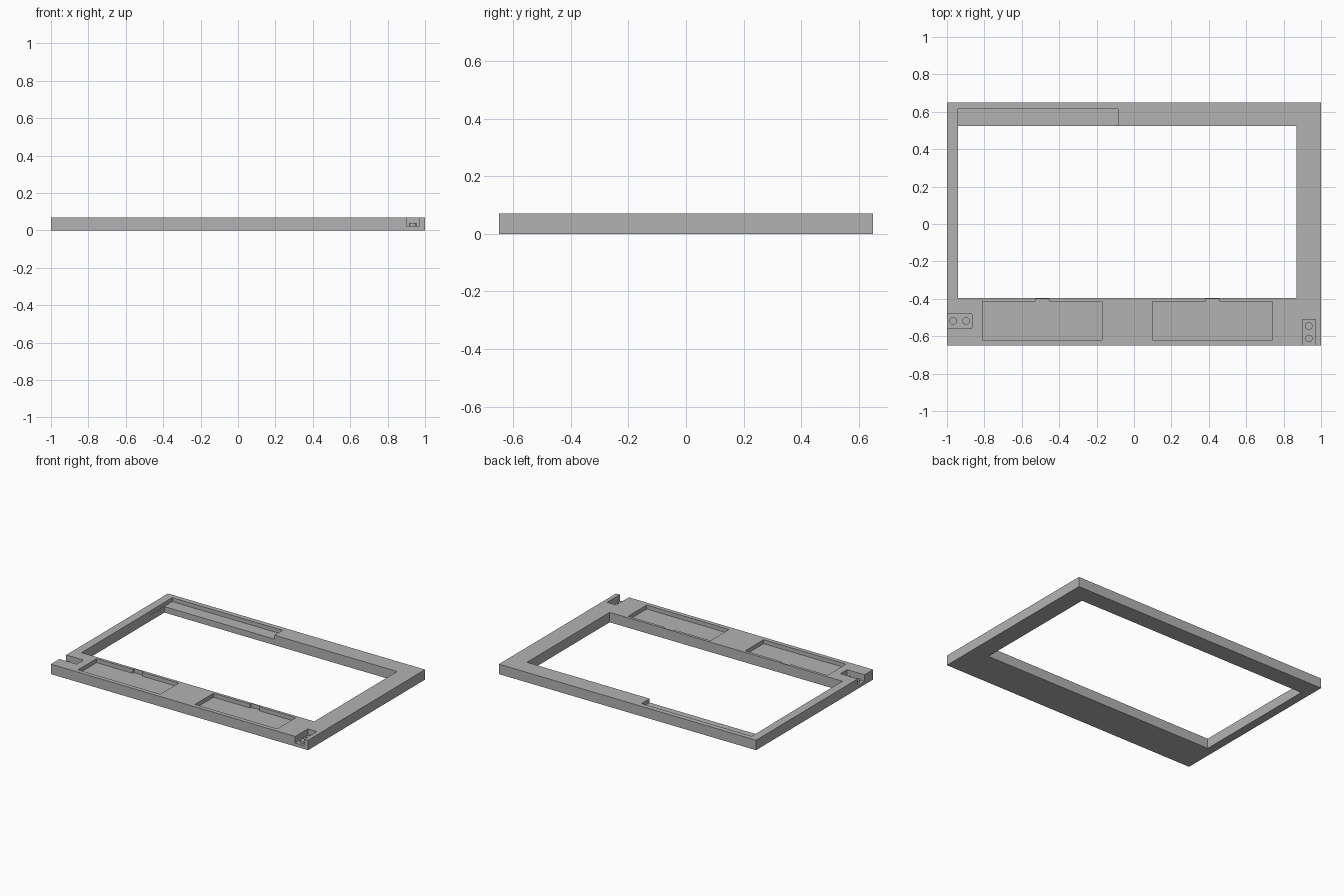
import bpy

if "Cube" in bpy.data.objects:
    bpy.data.objects.remove(bpy.data.objects["Cube"], do_unlink=True)

TOP = 0.07

grey = bpy.data.materials.new("plain_grey")
grey.use_nodes = True
grey.diffuse_color = (0.45, 0.45, 0.45, 1)
grey.node_tree.nodes["Principled BSDF"].inputs["Base Color"].default_value = (0.45, 0.45, 0.45, 1)


def box(name, x0, x1, y0, y1, z0, z1):
    bpy.ops.mesh.primitive_cube_add(size=1, location=((x0 + x1) / 2, (y0 + y1) / 2, (z0 + z1) / 2))
    ob = bpy.context.object
    ob.name = name
    ob.scale = (x1 - x0, y1 - y0, z1 - z0)
    bpy.ops.object.transform_apply(location=True, rotation=False, scale=True)
    ob.data.materials.append(grey)
    return ob


frame = box("frame", -1, 1, -0.65, 0.65, 0, TOP)


def cut(x0, x1, y0, y1, floor):
    """Cut a box out of the frame, from the floor height up through the top."""
    cutter = box("cutter", x0, x1, y0, y1, floor, TOP + 0.1)
    mod = frame.modifiers.new("cut", 'BOOLEAN')
    mod.operation = 'DIFFERENCE'
    mod.solver = 'EXACT'
    mod.object = cutter
    bpy.context.view_layer.objects.active = frame
    bpy.ops.object.modifier_apply(modifier=mod.name)
    bpy.data.objects.remove(cutter, do_unlink=True)


# Large opening and the shallow ledge in its back corner
cut(-0.94, 0.87, -0.395, 0.525, -0.1)
cut(-0.942, -0.085, 0.37, 0.615, 0.042)

# Two shallow trays in the front rail, each with a finger notch
for x in (-0.81, 0.10):
    cut(x, x + 0.64, -0.62, -0.415, 0.042)
    cut(x + 0.283, x + 0.357, -0.43, -0.401, 0.042)

# Connector slots, open to the right side and to the front
SLOT = 0.024
cut(-1.1, -0.865, -0.555, -0.48, SLOT)
cut(0.90, 0.97, -0.75, -0.51, SLOT)

# Pegs in the slots
pegs = {"right_slot_peg": [(-0.967, -0.518), (-0.898, -0.518)],
        "front_slot_peg": [(0.935, -0.545), (0.935, -0.612)]}
for name, spots in pegs.items():
    for x, y in spots:
        bpy.ops.mesh.primitive_cylinder_add(vertices=32, radius=0.02, depth=0.018,
                                            location=(x, y, SLOT + 0.007))
        peg = bpy.context.object
        peg.name = name
        peg.data.materials.append(grey)
        bpy.ops.object.shade_smooth_by_angle()
